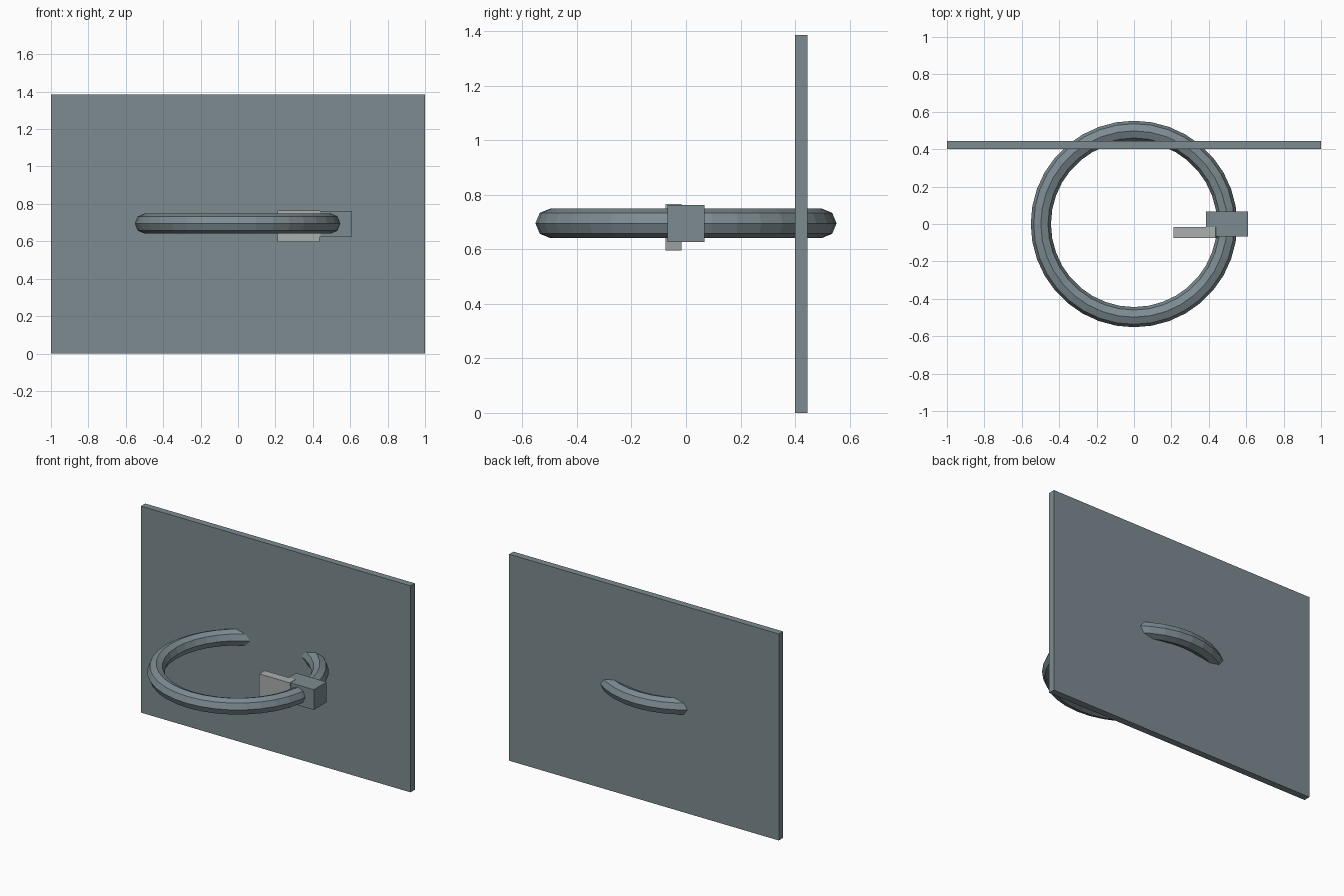
import bpy, bmesh, math

if "Cube" in bpy.data.objects:
    bpy.data.objects.remove(bpy.data.objects["Cube"])


def material(name, rgb):
    m = bpy.data.materials.new(name)
    m.diffuse_color = (*rgb, 1)
    m.use_nodes = True
    m.node_tree.nodes["Principled BSDF"].inputs["Base Color"].default_value = m.diffuse_color
    return m


steel = material("blue grey steel", (0.205, 0.26, 0.285))
light = material("light grey", (0.40, 0.425, 0.42))


def box(name, lo, hi, mat):
    bpy.ops.mesh.primitive_cube_add(size=1, location=[(a + b) / 2 for a, b in zip(lo, hi)])
    ob = bpy.context.object
    ob.name = name
    ob.scale = [b - a for a, b in zip(lo, hi)]
    ob.data.materials.append(mat)
    return ob


# Upright panel
box("back_panel", (-1, 0.40, 0), (1, 0.445, 1.385), steel)

# Octagonal-section ring passing through the panel
bpy.ops.mesh.primitive_torus_add(major_radius=0.498, minor_radius=0.054,
                                 major_segments=36, minor_segments=8,
                                 location=(0, 0, 0.695))
ring = bpy.context.object
ring.name = "ring"
ring.data.materials.append(steel)

# Block clamped on the ring
box("clamp_block", (0.385, -0.068, 0.627), (0.61, 0.068, 0.763), steel)

# Light plate beside the block, with a slightly bowed right edge
profile = [(0.21, 0.596), (0.434, 0.596), (0.446, 0.66), (0.446, 0.71),
           (0.437, 0.765), (0.21, 0.765)]
bm = bmesh.new()
face = bm.faces.new([bm.verts.new((x, -0.075, z)) for x, z in profile])
ext = bmesh.ops.extrude_face_region(bm, geom=[face])
for v in ext["geom"]:
    if isinstance(v, bmesh.types.BMVert):
        v.co.y = -0.016
bmesh.ops.recalc_face_normals(bm, faces=bm.faces)
mesh = bpy.data.meshes.new("latch_plate")
bm.to_mesh(mesh)
bm.free()
mesh.materials.append(light)
bpy.context.collection.objects.link(bpy.data.objects.new("latch_plate", mesh))
